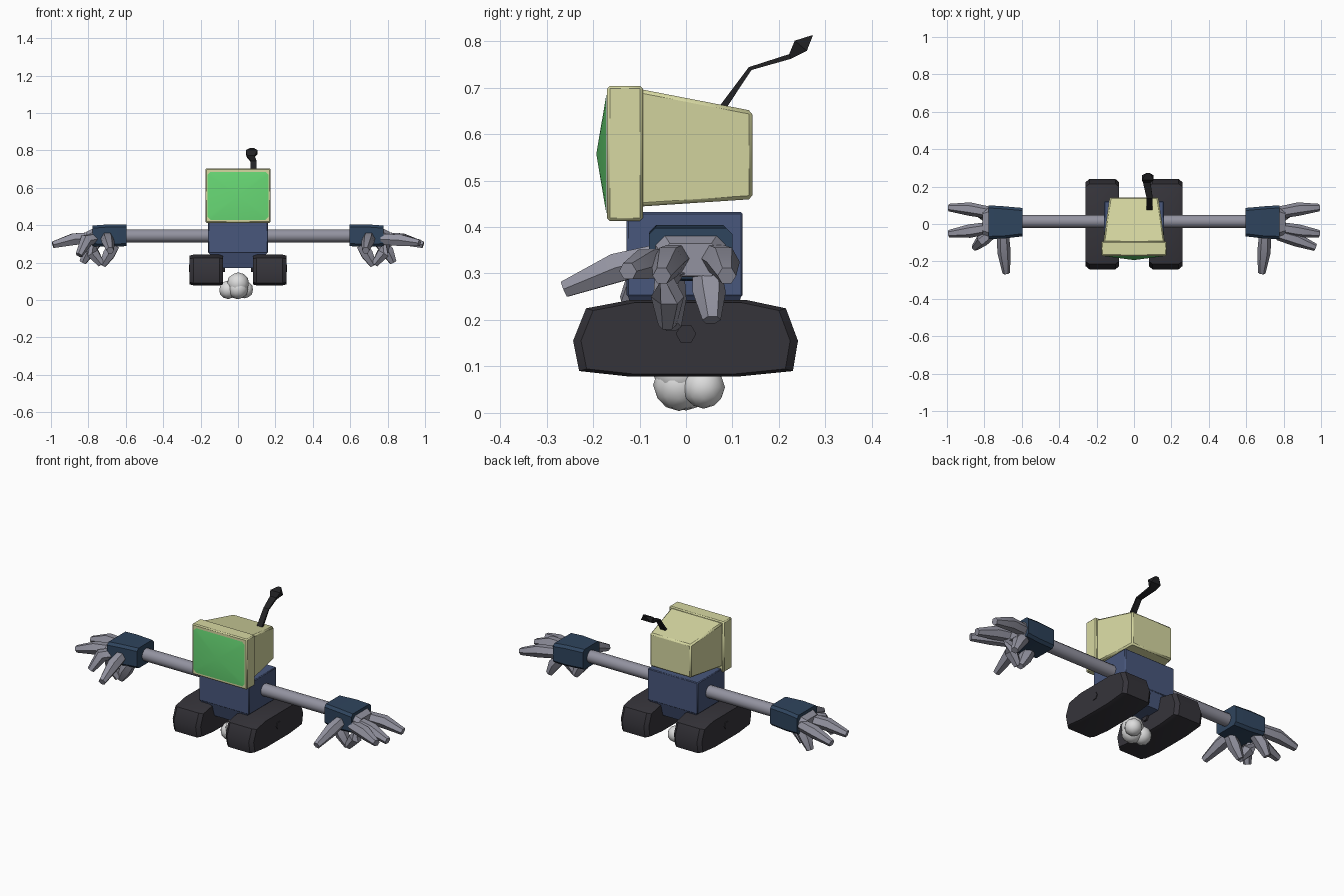
import bpy, bmesh, math
from mathutils import Vector

if "Cube" in bpy.data.objects:
    bpy.data.objects.remove(bpy.data.objects["Cube"])


def material(name, rgb):
    m = bpy.data.materials.new(name)
    m.diffuse_color = (*rgb, 1)
    m.use_nodes = True
    m.node_tree.nodes["Principled BSDF"].inputs["Base Color"].default_value = m.diffuse_color
    return m


CREAM = material("cream casing", (0.68, 0.69, 0.36))
GREEN = material("green screen", (0.14, 0.70, 0.18))
BLUE = material("blue body", (0.065, 0.095, 0.20))
NAVY = material("navy cuff", (0.028, 0.058, 0.11))
TREAD = material("dark rubber", (0.036, 0.034, 0.042))
STEEL = material("grey metal", (0.29, 0.29, 0.35))
WHITE = material("white ball", (0.72, 0.72, 0.72))
BLACK = material("black antenna", (0.016, 0.016, 0.018))


def finish(name, bm, mat, bevel=0.0, angle=35):
    bmesh.ops.recalc_face_normals(bm, faces=bm.faces)
    me = bpy.data.meshes.new(name)
    bm.to_mesh(me)
    bm.free()
    me.materials.append(mat)
    for p in me.polygons:
        p.use_smooth = True
    me.set_sharp_from_angle(angle=math.radians(angle))
    ob = bpy.data.objects.new(name, me)
    bpy.context.collection.objects.link(ob)
    if bevel:
        mod = ob.modifiers.new("bevel", 'BEVEL')
        mod.width, mod.segments = bevel, 1
    return ob


def loft(name, rings, mat, **kw):
    """Skin equal-length rings of points and cap both ends."""
    bm = bmesh.new()
    vs = [[bm.verts.new(p) for p in r] for r in rings]
    n = len(vs[0])
    for a, b in zip(vs, vs[1:]):
        for i in range(n):
            bm.faces.new((a[i], a[(i + 1) % n], b[(i + 1) % n], b[i]))
    bm.faces.new(vs[0])
    bm.faces.new(vs[-1])
    return finish(name, bm, mat, **kw)


def rect_xz(y, hx, z0, z1):
    return [(-hx, y, z0), (hx, y, z0), (hx, y, z1), (-hx, y, z1)]


def rect_xy(z, hx, y0, y1):
    return [(-hx, y0, z), (hx, y0, z), (hx, y1, z), (-hx, y1, z)]


def oct_yz(x, y0, y1, z0, z1, c):
    return [(x, y0 + c, z0), (x, y1 - c, z0), (x, y1, z0 + c), (x, y1, z1 - c),
            (x, y1 - c, z1), (x, y0 + c, z1), (x, y0, z1 - c), (x, y0, z0 + c)]


def tube(name, path, radii, mat, sides=6, **kw):
    """Straight-sectioned tapering limb along a path."""
    pts = [Vector(p) for p in path]
    rings = []
    for i, p in enumerate(pts):
        d = (pts[min(i + 1, len(pts) - 1)] - pts[max(i - 1, 0)]).normalized()
        u = d.cross(Vector((0, 0, 1)) if abs(d.z) < 0.9 else Vector((0, 1, 0))).normalized()
        v = d.cross(u)
        rings.append([p + radii[i] * (u * math.cos(t) + v * math.sin(t))
                      for t in (math.tau * k / sides for k in range(sides))])
    return loft(name, rings, mat, **kw)


# Head: thick front frame and tapering back shell
loft("head_frame", [rect_xz(-0.17, 0.175, 0.413, 0.704),
                    rect_xz(-0.093, 0.175, 0.413, 0.704)], CREAM, bevel=0.006)
loft("head_shell", [rect_xz(-0.1, 0.165, 0.444, 0.697),
                    rect_xz(0.143, 0.13, 0.46, 0.65)], CREAM, bevel=0.008)

# Screen: shallow bulging panel with clipped corners
bm = bmesh.new()
hx, hz, c = 0.162, 0.128, 0.015
edge = [(-hx + c, -hz), (hx - c, -hz), (hx, -hz + c), (hx, hz - c),
        (hx - c, hz), (-hx + c, hz), (-hx, hz - c), (-hx, -hz + c)]
ring = [bm.verts.new((x, -0.1715, 0.557 + z)) for x, z in edge]
tip = bm.verts.new((0, -0.193, 0.557))
for i in range(8):
    bm.faces.new((ring[i], ring[(i + 1) % 8], tip))
bm.faces.new(ring[::-1])
finish("screen", bm, GREEN)

# Antenna: bent flat strip ending in a diamond
strip = [((0.072, 0.66), (0.086, 0.655)), ((0.135, 0.744), (0.141, 0.738)),
         ((0.222, 0.772), (0.226, 0.762)), ((0.234, 0.801), (0.26, 0.779)),
         ((0.272, 0.813), (0.2725, 0.811))]
xs = [(0.068, 0.100), (0.068, 0.100), (0.048, 0.088), (0.042, 0.105), (0.065, 0.085)]
loft("antenna", [[(x0, *a), (x1, *a), (x1, *b), (x0, *b)]
                 for (a, b), (x0, x1) in zip(strip, xs)], BLACK, angle=20)

# Torso with narrower base between the tracks
loft("torso", [rect_xy(0.25, 0.16, -0.128, 0.122),
               rect_xy(0.432, 0.16, -0.128, 0.122)], BLUE, bevel=0.004)
loft("torso_base", [rect_xy(0.172, 0.09, -0.10, 0.095),
                    rect_xy(0.252, 0.155, -0.125, 0.119)], BLUE)

# Ball cluster underneath
for i, (p, r) in enumerate([((0, -0.012, 0.088), 0.06), ((-0.052, 0.0, 0.055), 0.05),
                            ((0.036, 0.038, 0.055), 0.046), ((0.0, -0.015, 0.06), 0.056)]):
    bm = bmesh.new()
    bmesh.ops.create_icosphere(bm, subdivisions=2, radius=r)
    bmesh.ops.translate(bm, verts=bm.verts, vec=p)
    finish(f"ball_{i + 1}", bm, WHITE, angle=60)

# Tracks, arms, cuffs and hands on both sides
profile = [(-0.243, 0.155), (-0.215, 0.225), (-0.12, 0.243), (0.13, 0.243), (0.215, 0.225),
           (0.241, 0.155), (0.23, 0.09), (0.11, 0.078), (-0.12, 0.078), (-0.23, 0.09)]


def track_ring(x, s):
    return [(x, y * s, 0.158 + (z - 0.158) * s) for y, z in profile]


for s, side in ((-1, "left"), (1, "right")):
    loft(side + "_track", [track_ring(s * 0.080, 0.93), track_ring(s * 0.1, 1),
                           track_ring(s * 0.238, 1), track_ring(s * 0.258, 0.93)], TREAD)
    tube(side + "_axle", [(s * 0.07, 0, 0.17), (s * 0.262, 0, 0.17)], [0.022, 0.022], TREAD)
    tube(side + "_arm", [(s * 0.15, 0.014, 0.343), (s * 0.62, 0.014, 0.343)],
         [0.035, 0.035], STEEL, sides=12)
    loft(side + "_cuff", [oct_yz(s * 0.597, -0.066, 0.086, 0.288, 0.404, 0.014),
                          oct_yz(s * 0.70, -0.078, 0.095, 0.284, 0.404, 0.014),
                          oct_yz(s * 0.778, -0.08, 0.1, 0.288, 0.398, 0.014)], NAVY, angle=25)
    # Palm, fanned fingers, thumb and curled fingers below
    loft(side + "_palm", [oct_yz(s * 0.77, -0.068, 0.088, 0.292, 0.385, 0.02),
                          oct_yz(s * 0.81, -0.055, 0.075, 0.295, 0.365, 0.02)], STEEL)
    third = (0.97, -0.125, 0.305) if s > 0 else (0.85, -0.125, 0.24)
    digits = {
        "back_finger": [(0.77, 0.06, 0.335), (0.88, 0.08, 0.325), (0.99, 0.088, 0.295)],
        "middle_finger": [(0.77, -0.02, 0.335), (0.88, -0.038, 0.325), (0.99, -0.052, 0.295)],
        "front_finger": [(0.77, -0.055, 0.325), ((0.77 + third[0]) / 2, -0.085, 0.32), third],
        "thumb": [(0.70, -0.06, 0.335), (0.695, -0.15, 0.312), (0.683, -0.262, 0.266)],
        "curled_finger_a": [(0.66, -0.035, 0.295), (0.69, -0.035, 0.245), (0.725, -0.03, 0.185)],
        "curled_finger_b": [(0.76, 0.045, 0.305), (0.80, 0.05, 0.26), (0.83, 0.055, 0.20)],
        "curled_finger_c": [(0.80, -0.03, 0.31), (0.775, -0.04, 0.25), (0.73, -0.04, 0.19)],
    }
    for part, path in digits.items():
        tube(f"{side}_{part}", [(s * x, y, z) for x, y, z in path],
             [0.032, 0.036, 0.02], STEEL)
